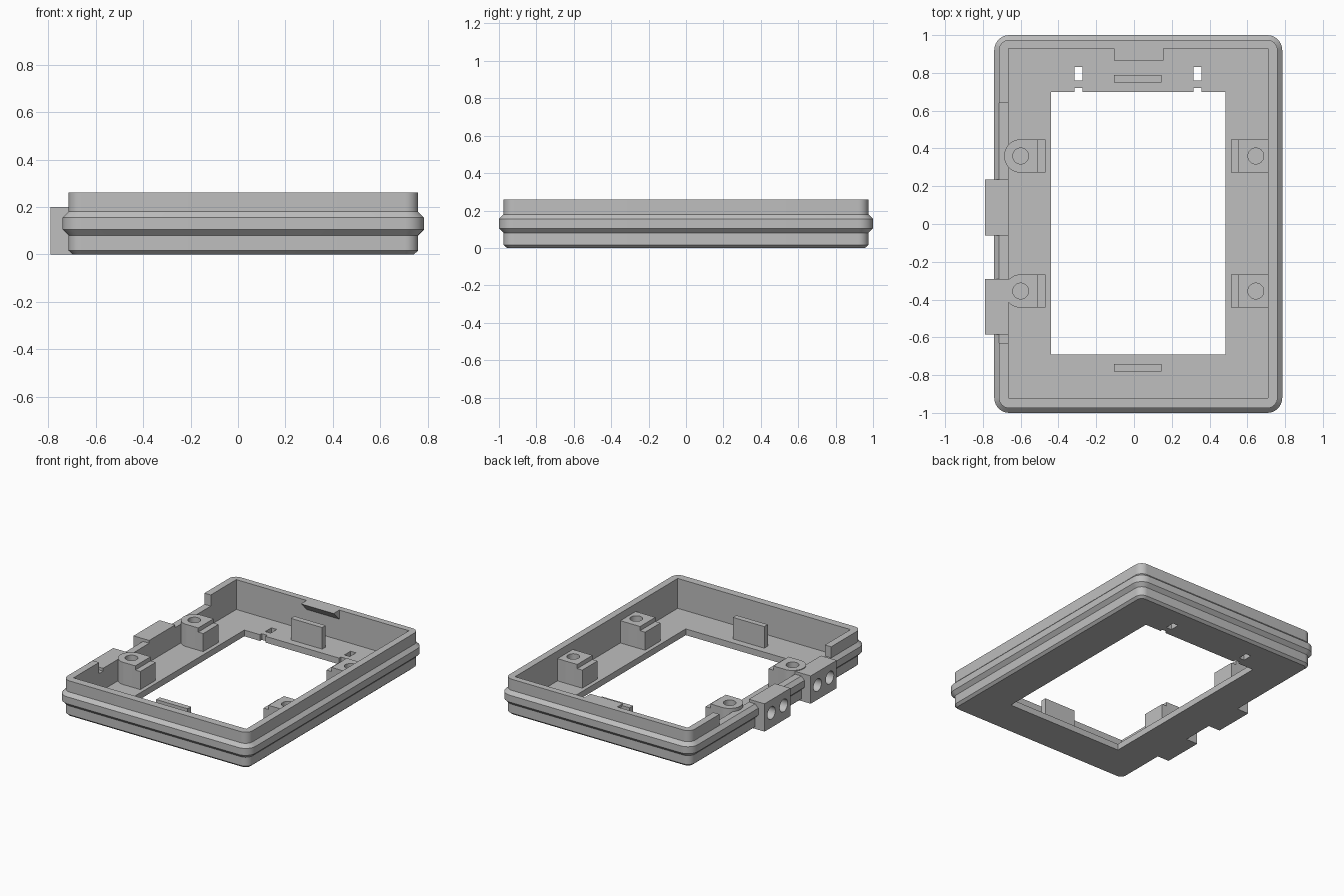
import bpy, bmesh, math

if "Cube" in bpy.data.objects:
    bpy.data.objects.remove(bpy.data.objects["Cube"])

grey = bpy.data.materials.new("light grey plastic")
grey.diffuse_color = (0.52, 0.52, 0.52, 1)
grey.use_nodes = True
grey.node_tree.nodes["Principled BSDF"].inputs["Base Color"].default_value = grey.diffuse_color
CX = 0.0225                      # middle of the frame in x
FLOOR, TOP = 0.045, 0.26


def make(name, bm):
    bmesh.ops.recalc_face_normals(bm, faces=bm.faces)
    me = bpy.data.meshes.new(name)
    bm.to_mesh(me)
    bm.free()
    me.materials.append(grey)
    ob = bpy.data.objects.new(name, me)
    bpy.context.collection.objects.link(ob)
    return ob


def add_box(bm, x0, x1, y0, y1, z0, z1):
    vs = bmesh.ops.create_cube(bm, size=1)["verts"]
    for v in vs:
        v.co = (x1 if v.co.x > 0 else x0, y1 if v.co.y > 0 else y0,
                z1 if v.co.z > 0 else z0)


def box(name, *dims):
    bm = bmesh.new()
    add_box(bm, *dims)
    return make(name, bm)


def cylinder(name, r, centre, depth, axis="z"):
    bm = bmesh.new()
    bmesh.ops.create_cone(bm, cap_ends=True, segments=32, radius1=r, radius2=r, depth=depth)
    for v in bm.verts:
        x, y, z = v.co
        v.co = (z, y, x) if axis == "x" else (x, y, z)
    bmesh.ops.translate(bm, verts=bm.verts, vec=centre)
    return make(name, bm)


def boolean(ob, other, op="DIFFERENCE"):
    m = ob.modifiers.new(op.lower(), "BOOLEAN")
    m.operation, m.solver, m.object = op, "EXACT", other
    bpy.context.view_layer.objects.active = ob
    bpy.ops.object.modifier_apply(modifier=m.name)
    bpy.data.objects.remove(other)


def smooth(ob):
    bpy.ops.object.select_all(action="DESELECT")
    ob.select_set(True)
    bpy.context.view_layer.objects.active = ob
    bpy.ops.object.shade_smooth_by_angle(angle=math.radians(25))


# Outer shell: rounded rectangle rings with a flared band around the middle
def ring(bm, off, z, n=8):
    r, hx, hy = 0.055 + off, 0.7375 + off, 0.975 + off
    vs = []
    for k, (sx, sy) in enumerate([(1, 1), (-1, 1), (-1, -1), (1, -1)]):
        for i in range(n + 1):
            a = math.pi / 2 * (k + i / n)
            vs.append(bm.verts.new((CX + sx * (hx - r) + r * math.cos(a),
                                    sy * (hy - r) + r * math.sin(a), z)))
    return vs


bm = bmesh.new()
profile = [(-0.018, 0), (0, 0.016), (0, 0.08), (0.025, 0.105),
           (0.025, 0.155), (0, 0.18), (0, TOP)]
rings = [ring(bm, o, z) for o, z in profile]
for a, b in zip(rings, rings[1:]):
    for i in range(len(a)):
        j = (i + 1) % len(a)
        bm.faces.new((a[i], a[j], b[j], b[i]))
bm.faces.new(rings[0])
bm.faces.new(rings[-1])
shell = make("frame_shell", bm)

# Hollow interior, display window and lowered left wall
boolean(shell, box("cavity", -0.665, 0.71, -0.92, 0.93, FLOOR, 0.5))
boolean(shell, box("window", -0.44, 0.485, -0.69, 0.70, -0.1, 0.2))
boolean(shell, box("wall_gap", -0.9, -0.66, -0.63, 0.64, 0.18, 0.5))

# Small slots and edge notches at the back of the window
for x in (-0.315, 0.315):
    boolean(shell, box("slot", x, x + 0.043, 0.76, 0.83, -0.1, 0.2))
    boolean(shell, box("notch", x, x + 0.043, 0.68, 0.72, -0.1, 0.2))

# Cable blocks on the left, each with two blind holes
for y0 in (-0.585, -0.06):
    boolean(shell, box("block", -0.79, -0.665, y0, y0 + 0.295, 0, 0.2), "UNION")
    for dy in (-0.07, 0.07):
        boolean(shell, cylinder("hole", 0.045, (-0.79, y0 + 0.1475 + dy, 0.105), 0.2, "x"))
smooth(shell)

# Screw posts: round boss with a lower stepped block toward the window
for x, s, side in ((-0.6, 1, "left"), (0.645, -1, "right")):
    for y, end in ((0.36, "back"), (-0.355, "front")):
        h = 0.205
        post = cylinder("screw_post_%s_%s" % (side, end), 0.088,
                        (x, y, (h + 0.03) / 2), h - 0.03)
        xs = sorted((x, x + s * 0.092))
        if side == "right":
            xs[1] = 0.715
        boolean(post, box("body", *xs, y - 0.087, y + 0.087, 0.03, h), "UNION")
        xs = sorted((x, x + s * 0.132))
        boolean(post, box("step", *xs, y - 0.087, y + 0.087, 0.03, 0.175), "UNION")
        if side == "right":
            boolean(post, box("trim", 0.715, 0.9, y - 0.2, y + 0.2, 0, 0.4))
        boolean(post, cylinder("bore", 0.042, (x, y, 0.2), 0.26))
        smooth(post)

# Upright tabs on the floor
box("back_tab", -0.105, 0.145, 0.75, 0.79, 0.03, 0.2)
box("front_tab", -0.105, 0.145, -0.78, -0.74, 0.03, 0.2)

# Wedge catch under the top edge of the back wall
bm = bmesh.new()
ends = [[bm.verts.new((x, y, z)) for y, z in ((0.935, TOP), (0.865, TOP), (0.935, 0.19))]
        for x in (-0.105, 0.155)]
bm.faces.new(ends[0])
bm.faces.new(ends[1])
for i in range(3):
    j = (i + 1) % 3
    bm.faces.new((ends[0][i], ends[0][j], ends[1][j], ends[1][i]))
make("back_catch", bm)
